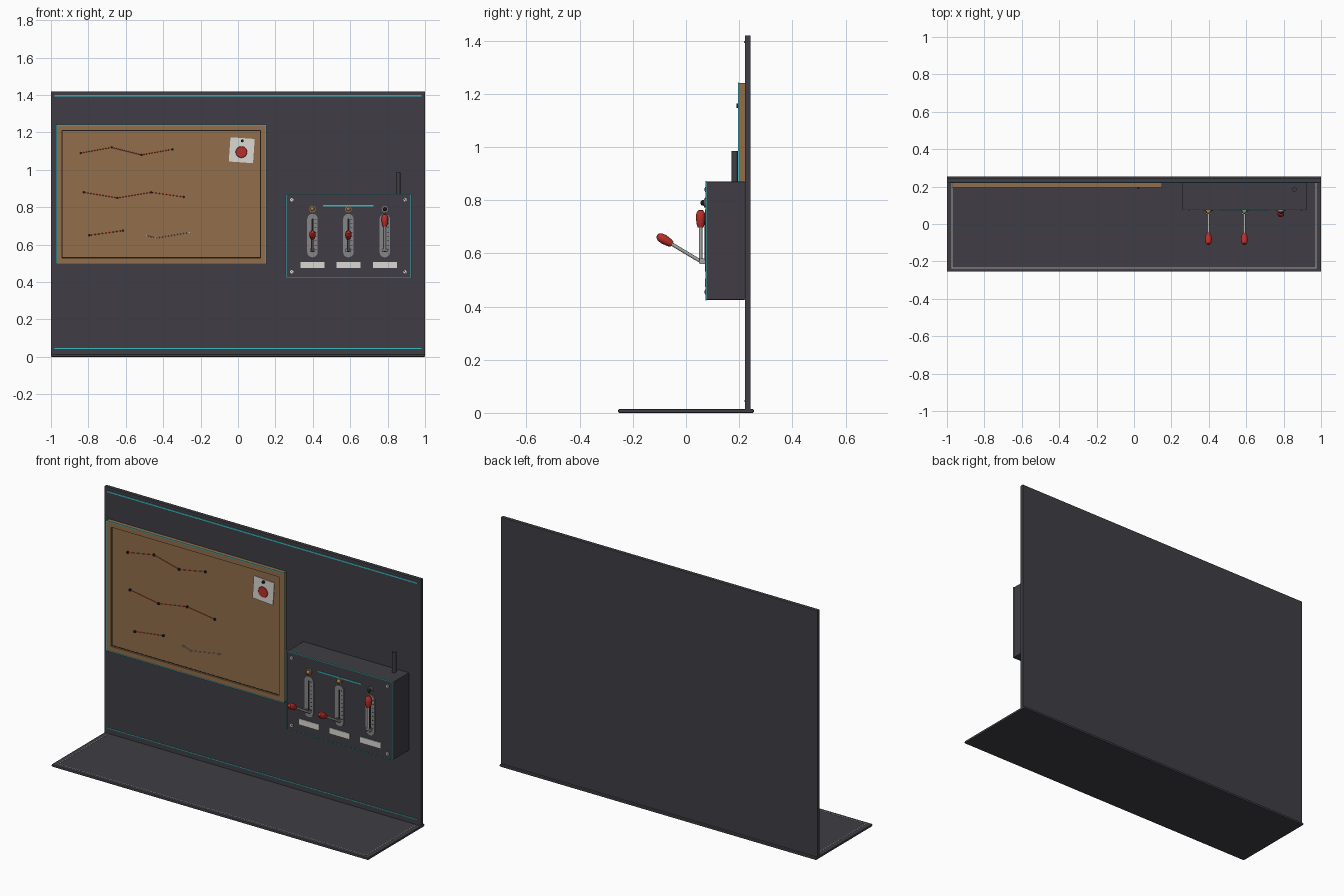
import bpy, bmesh, math
from mathutils import Vector, Matrix

cube = bpy.data.objects.get("Cube")
if cube:
    bpy.data.objects.remove(cube, do_unlink=True)


def material(name, r, g, b, rough=0.7):
    m = bpy.data.materials.new(name)
    m.use_nodes = True
    m.diffuse_color = (r, g, b, 1)
    node = m.node_tree.nodes["Principled BSDF"]
    node.inputs["Base Color"].default_value = (r, g, b, 1)
    node.inputs["Roughness"].default_value = rough
    return m


charcoal = material("charcoal", 0.05, 0.048, 0.058)
cork = material("cork brown", 0.287, 0.156, 0.069)
teal = material("teal trim", 0.045, 0.5, 0.56)
red = material("red", 0.48, 0.028, 0.022)
plate_grey = material("plate grey", 0.24, 0.24, 0.25)
steel = material("steel", 0.38, 0.38, 0.37)
paper = material("paper white", 0.7, 0.69, 0.64)
brass = material("brass", 0.36, 0.2, 0.07)
black = material("near black", 0.012, 0.011, 0.011)


def finish(name, bm, mat, smooth=False):
    me = bpy.data.meshes.new(name)
    bmesh.ops.recalc_face_normals(bm, faces=bm.faces)
    bm.to_mesh(me)
    bm.free()
    me.materials.append(mat)
    ob = bpy.data.objects.new(name, me)
    bpy.context.collection.objects.link(ob)
    if smooth:
        bpy.ops.object.select_all(action='DESELECT')
        ob.select_set(True)
        bpy.context.view_layer.objects.active = ob
        bpy.ops.object.shade_smooth_by_angle(angle=math.radians(40))
    return ob


def box(name, x, y, z, mat, bevel=0, turn=0):
    """Box from (min, max) ranges, optionally turned about the y axis."""
    bm = bmesh.new()
    bmesh.ops.create_cube(bm, size=1)
    size = Matrix.Diagonal((x[1] - x[0], y[1] - y[0], z[1] - z[0], 1))
    mid = Matrix.Translation((sum(x) / 2, sum(y) / 2, sum(z) / 2))
    bm.transform(mid @ Matrix.Rotation(turn, 4, 'Y') @ size)
    if bevel:
        bmesh.ops.bevel(bm, geom=bm.edges[:], offset=bevel, segments=2,
                        affect='EDGES', profile=0.5)
    return finish(name, bm, mat)


def rod(name, a, b, radius, mat, sides=12, tip=None):
    """Cylinder or cone between two points."""
    a, b = Vector(a), Vector(b)
    bm = bmesh.new()
    bmesh.ops.create_cone(bm, cap_ends=True, segments=sides, radius1=radius,
                          radius2=radius if tip is None else tip, depth=(b - a).length)
    spin = (b - a).to_track_quat('Z', 'Y').to_matrix().to_4x4()
    bm.transform(Matrix.Translation((a + b) / 2) @ spin)
    return finish(name, bm, mat, sides > 6)


def ball(name, p, radius, mat):
    bm = bmesh.new()
    bmesh.ops.create_uvsphere(bm, u_segments=12, v_segments=8, radius=radius)
    bm.transform(Matrix.Translation(p))
    return finish(name, bm, mat, True)


def lathe(name, base, direction, profile, mat, sides=16):
    """Revolve (radius, height) points along a direction."""
    bm = bmesh.new()
    verts = [bm.verts.new((r, 0, h)) for r, h in profile]
    edges = [bm.edges.new(pair) for pair in zip(verts, verts[1:])]
    bmesh.ops.spin(bm, geom=verts + edges, axis=(0, 0, 1), cent=(0, 0, 0),
                   steps=sides, angle=math.tau)
    bmesh.ops.remove_doubles(bm, verts=bm.verts, dist=0.0001)
    spin = Vector(direction).to_track_quat('Z', 'Y').to_matrix().to_4x4()
    bm.transform(Matrix.Translation(base) @ spin)
    return finish(name, bm, mat, True)


def border(name, x, y, z, w, mat):
    """Upright rectangular frame of four bars."""
    box(name + "_bottom", x, y, (z[0], z[0] + w), mat)
    box(name + "_top", x, y, (z[1] - w, z[1]), mat)
    inner = (z[0] + w, z[1] - w)
    box(name + "_right", (x[0], x[0] + w), y, inner, mat)
    box(name + "_left", (x[1] - w, x[1]), y, inner, mat)


def capsule_plate(name, x, y, z, mat):
    """Upright plate with rounded ends."""
    r = (x[1] - x[0]) / 2
    bm = bmesh.new()
    ring = []
    for start, cz in ((0, z[1] - r), (math.pi, z[0] + r)):
        for i in range(9):
            t = start + math.pi * i / 8
            ring.append(bm.verts.new((sum(x) / 2 + r * math.cos(t), y[0], cz + r * math.sin(t))))
    face = bm.faces.new(ring)
    out = bmesh.ops.extrude_face_region(bm, geom=[face])["geom"]
    moved = [v for v in out if isinstance(v, bmesh.types.BMVert)]
    bmesh.ops.translate(bm, verts=moved, vec=(0, y[1] - y[0], 0))
    return finish(name, bm, mat)


# Floor slab and back wall
box("floor_slab", (-1, 1), (-0.255, 0.255), (0, 0.014), charcoal, 0.004)
box("back_wall", (-1, 1), (0.222, 0.243), (0.004, 1.42), charcoal, 0.002)
for name, z in (("wall_trim_top", 1.395), ("wall_trim_low", 0.045)):
    h = 0.004 if z > 1 else 0.002
    box(name, (-0.98, 0.98), (0.219, 0.223), (z - h, z + h), teal)

# Fine line on the floor
box("floor_line_front", (-0.975, 0.975), (-0.237, -0.233), (0.013, 0.0152), steel)
for side, s in (("left", 1), ("right", -1)):
    box("floor_line_" + side, (s * 0.973 - 0.002, s * 0.973 + 0.002),
        (-0.233, 0.22), (0.013, 0.0152), steel)

# Cork board with raised frame
bx, bz = (-0.97, 0.15), (0.5, 1.24)
border("board_frame", bx, (0.197, 0.222), bz, 0.03, cork)
box("cork_panel", (-0.945, 0.125), (0.208, 0.222), (0.525, 1.215), cork)
border("cork_panel_groove", (-0.94, 0.12), (0.207, 0.209), (0.53, 1.21), 0.003, black)
border("board_trim", (-0.973, 0.153), (0.195, 0.199), (0.497, 1.243), 0.005, teal)

# Pins with strings between them
rows = [
    [(-0.84, 1.09), (-0.675, 1.12), (-0.515, 1.08), (-0.35, 1.11)],
    [(-0.825, 0.88), (-0.645, 0.85), (-0.465, 0.88), (-0.29, 0.855)],
    [(-0.795, 0.65), (-0.615, 0.675)],
    [(-0.49, 0.65), (-0.44, 0.635), (-0.26, 0.665)],
]
for r, row in enumerate(rows):
    last = r == len(rows) - 1
    for i, (x, z) in enumerate(row):
        rod(f"pin_{r}_{i}", (x, 0.209, z), (x, 0.2, z), 0.004 if last else 0.007,
            steel if last else black, 8)
    for i, (a, b) in enumerate(zip(row, row[1:])):
        rod(f"string_{r}_{i}", (a[0], 0.205, a[1]), (b[0], 0.205, b[1]), 0.0018,
            plate_grey if last else red, 6)

# Pinned note with a red seal
box("note", (-0.045, 0.085), (0.2, 0.203), (1.04, 1.17), paper, turn=math.radians(4))
lathe("note_seal", (0.018, 0.2, 1.095), (0, -1, 0), [(0.031, 0), (0.029, 0.002), (0, 0.002)], red)
rod("note_pin", (0.023, 0.203, 1.155), (0.023, 0.19, 1.155), 0.008, black, 10)

# Control box
cx, cz = (0.257, 0.925), (0.425, 0.87)
front = 0.075
box("control_box", cx, (front, 0.222), cz, charcoal, 0.003)
border("control_box_trim", (0.255, 0.927), (front - 0.001, front + 0.002), (0.423, 0.872), 0.004, teal)
box("control_box_strip", (0.455, 0.725), (front - 0.003, front), (0.804, 0.811), teal)
rod("conduit", (0.857, 0.184, 0.86), (0.857, 0.184, 0.985), 0.012, charcoal)
for i, (x, z) in enumerate([(x, z) for x in (0.287, 0.893) for z in (0.455, 0.84)]):
    rod(f"screw_{i}", (x, front, z), (x, front - 0.004, z), 0.009, paper, 10)
    box(f"screw_slot_{i}", (x - 0.007, x + 0.007), (front - 0.005, front - 0.003),
        (z - 0.001, z + 0.001), black, turn=0.8)

# Lever stations
grip_profile = [(0, 0), (0.011, 0), (0.015, 0.012), (0.018, 0.036),
                (0.016, 0.054), (0.009, 0.064), (0, 0.066)]
for i, x in enumerate((0.398, 0.59, 0.785)):
    capsule_plate(f"lever_plate_{i}", (x - 0.028, x + 0.028), (front - 0.004, front),
                  (0.532, 0.765), plate_grey)
    capsule_plate(f"lever_slot_{i}", (x - 0.005, x + 0.005), (front - 0.005, front - 0.003),
                  (0.56, 0.74), black)
    for t in range(8):
        z = 0.575 + t * 0.023
        box(f"tick_{i}_{t}", (x + 0.012, x + 0.021), (front - 0.005, front - 0.003),
            (z - 0.0015, z + 0.0015), black)

    # Indicator lamp above the plate
    metal = plate_grey if i == 2 else brass
    rod(f"lamp_ring_{i}", (x, front, 0.79), (x, front - 0.007, 0.79), 0.017, metal, 16)
    ball(f"lamp_{i}", (x, front - 0.01, 0.79), 0.011, black if i == 2 else metal)

    # Pivot, arm and grip; the last lever is raised
    pivot = Vector((x, 0.055, 0.57))
    aim = Vector((0, 0, 1)) if i == 2 else Vector((0, -0.858, 0.514))
    reach = 0.128 if i == 2 else 0.125
    for s in (-1, 1):
        box(f"pivot_cheek_{i}_{s}", (x + s * 0.01 - 0.002, x + s * 0.01 + 0.002),
            (0.05, front), (0.56, 0.58), steel)
    rod(f"pivot_pin_{i}", pivot - Vector((0.014, 0, 0)), pivot + Vector((0.014, 0, 0)), 0.006, steel, 10)
    end = pivot + aim * reach
    rod(f"lever_arm_{i}", pivot, end + aim * 0.01, 0.0065, steel)
    lathe(f"lever_grip_{i}", end, aim, grip_profile, red)

    # Blank label below
    box(f"label_{i}", (x - 0.064, x + 0.064), (front - 0.003, front), (0.474, 0.506), paper)
